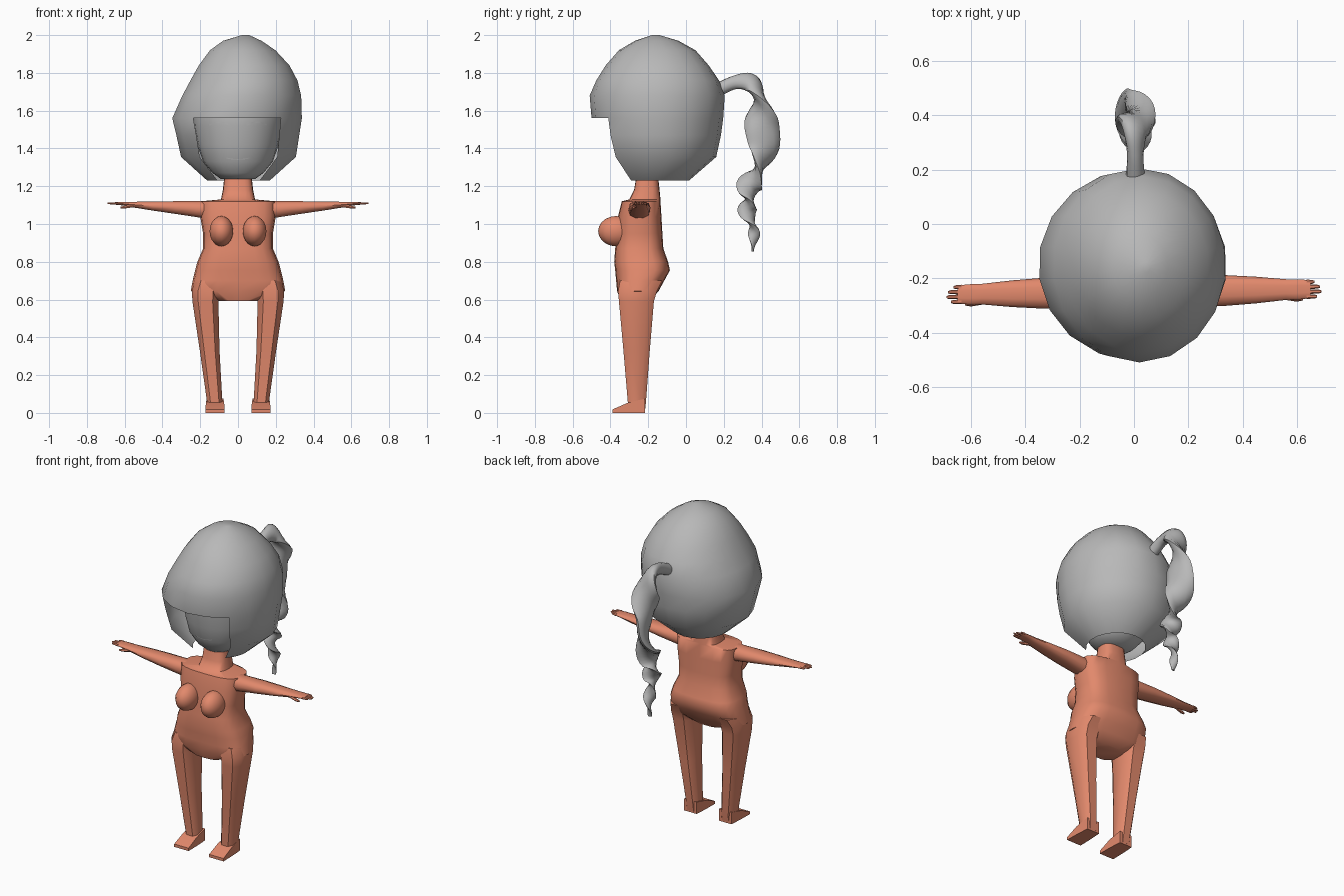
import bpy, bmesh, math
from mathutils import Vector
from mathutils.bvhtree import BVHTree

if "Cube" in bpy.data.objects:
    bpy.data.objects.remove(bpy.data.objects["Cube"])


def material(name, rgb):
    m = bpy.data.materials.new(name)
    m.diffuse_color = (*rgb, 1)
    m.use_nodes = True
    m.node_tree.nodes["Principled BSDF"].inputs["Base Color"].default_value = m.diffuse_color
    return m


GREY = material("grey", (0.48, 0.48, 0.48))
SKIN = material("terracotta", (0.76, 0.25, 0.15))


def spow(v, e):
    return math.copysign(abs(v) ** e, v)


def oval(u0, u1, v0, v1, angles, p=2.0):
    """Superellipse inside a box; angle 0 points to v0."""
    cu, cv, ru, rv = (u0 + u1) / 2, (v0 + v1) / 2, (u1 - u0) / 2, (v1 - v0) / 2
    return [(cu + ru * spow(math.sin(a), 2 / p), cv - rv * spow(math.cos(a), 2 / p))
            for a in angles]


def turns(n, phase=0.0):
    return [2 * math.pi * (i + phase) / n for i in range(n)]


def loft(name, rings, mat, caps=(True, True), smooth=40, drop=None):
    """Skin a list of closed rings; drop(ring, column) leaves a face out."""
    bm = bmesh.new()
    rows = [[bm.verts.new(p) for p in r] for r in rings]
    n = len(rows[0])
    for i in range(len(rows) - 1):
        for j in range(n):
            if drop and drop(i, j):
                continue
            k = (j + 1) % n
            bm.faces.new((rows[i][j], rows[i][k], rows[i + 1][k], rows[i + 1][j]))
    if caps[0]:
        bm.faces.new(rows[0])
    if caps[1]:
        bm.faces.new(rows[-1])
    bmesh.ops.recalc_face_normals(bm, faces=bm.faces)
    return finish(name, bm, mat, smooth)


def finish(name, bm, mat, smooth=40):
    me = bpy.data.meshes.new(name)
    bm.to_mesh(me)
    bm.free()
    me.materials.append(mat)
    ob = bpy.data.objects.new(name, me)
    bpy.context.collection.objects.link(ob)
    bpy.ops.object.select_all(action='DESELECT')
    ob.select_set(True)
    bpy.context.view_layer.objects.active = ob
    bpy.ops.object.shade_smooth_by_angle(angle=math.radians(smooth))
    return ob


def stack(rows, angles, p=2.0):
    """Horizontal rings from (z, x0, x1, y0, y1)."""
    return [[(x, y, r[0]) for x, y in oval(*r[1:], angles, p)] for r in rows]


# Torso with neck
torso = [(0.592, -0.10, 0.10, -0.345, -0.19), (0.645, -0.25, 0.25, -0.365, -0.145),
         (0.70, -0.24, 0.24, -0.37, -0.115), (0.755, -0.227, 0.227, -0.375, -0.085),
         (0.80, -0.215, 0.215, -0.38, -0.095), (0.87, -0.185, 0.185, -0.375, -0.12),
         (0.95, -0.185, 0.185, -0.365, -0.125), (1.04, -0.20, 0.20, -0.36, -0.13),
         (1.12, -0.20, 0.20, -0.34, -0.135), (1.13, -0.09, 0.09, -0.30, -0.135),
         (1.18, -0.08, 0.08, -0.275, -0.14), (1.27, -0.07, 0.07, -0.26, -0.15)]
loft("torso", stack(torso, turns(20), 3), SKIN, smooth=55)

for s, side in ((1, "right"), (-1, "left")):
    def mirror(rings):
        return [[(s * x, y, z) for x, y, z in r] for r in rings]

    # Chest form
    bm = bmesh.new()
    bmesh.ops.create_uvsphere(bm, u_segments=14, v_segments=10, radius=1)
    for v in bm.verts:
        v.co = Vector((s * 0.088 + 0.064 * v.co.x, -0.37 + 0.095 * v.co.y,
                       0.962 + 0.08 * v.co.z))
    finish(side + "_chest", bm, SKIN, 60)

    # Leg
    leg = [(0.70, 0.07, 0.235, -0.355, -0.12), (0.645, 0.095, 0.248, -0.365, -0.148),
           (0.59, 0.10, 0.245, -0.36, -0.165), (0.33, 0.095, 0.205, -0.335, -0.188),
           (0.05, 0.08, 0.165, -0.31, -0.21), (0.01, 0.078, 0.165, -0.31, -0.215)]
    loft(side + "_leg", mirror(stack(leg, turns(8, 0.5), 3)), SKIN)

    # Foot: wedge running forward
    foot = [(-0.218, 0.078, 0.165, 0.075), (-0.305, 0.073, 0.17, 0.055),
            (-0.39, 0.072, 0.172, 0.018)]
    loft(side + "_foot", mirror([[(a, y, 0), (b, y, 0), (b, y, h), (a, y, h)]
                                 for y, a, b, h in foot]), SKIN, smooth=30)

    # Arm
    def along_x(rows, n, p=2.5):
        out = []
        for x, y, half, z0, z1 in rows:
            cy = y + 0.015 * s * x
            out.append([(s * x, a, b) for a, b in
                        oval(cy - half, cy + half, z0, z1, turns(n, 0.5), p)])
        return out

    arm = [(0.16, -0.25, 0.058, 1.025, 1.124), (0.22, -0.25, 0.058, 1.035, 1.123),
           (0.33, -0.25, 0.057, 1.052, 1.122), (0.45, -0.25, 0.049, 1.07, 1.12),
           (0.56, -0.25, 0.038, 1.088, 1.118), (0.61, -0.25, 0.037, 1.098, 1.117),
           (0.65, -0.25, 0.033, 1.102, 1.116)]
    loft(side + "_arm", along_x(arm, 10), SKIN, smooth=50)

    # Fingers and thumb
    for i, tip in enumerate((0.675, 0.69, 0.685, 0.665)):
        y = -0.277 + 0.018 * i
        loft(f"{side}_finger_{i + 1}", along_x(
            [(0.635, y, 0.009, 1.102, 1.116), (tip - 0.008, y, 0.007, 1.104, 1.115),
             (tip, y, 0.004, 1.106, 1.113)], 6, 2), SKIN)
    loft(side + "_thumb", along_x(
        [(0.55, -0.275, 0.012, 1.088, 1.108), (0.60, -0.285, 0.010, 1.081, 1.098),
         (0.622, -0.286, 0.005, 1.082, 1.092)], 6, 2), SKIN)

# Head under the hair
head_rows = [(1.238, -0.09, 0.09, -0.275, -0.10), (1.27, -0.135, 0.135, -0.31, -0.06),
             (1.33, -0.185, 0.185, -0.345, 0.0), (1.42, -0.215, 0.215, -0.365, 0.06),
             (1.52, -0.235, 0.235, -0.38, 0.09), (1.62, -0.24, 0.24, -0.385, 0.09),
             (1.75, -0.19, 0.19, -0.33, 0.04), (1.84, -0.09, 0.09, -0.23, -0.06)]
head = loft("head", stack(head_rows, turns(24)), GREY, smooth=60)

# Facial relief: thin strips laid on the face
tree = BVHTree.FromPolygons([v.co for v in head.data.vertices],
                            [list(p.vertices) for p in head.data.polygons])


def face_strip(name, pts, half):
    bm = bmesh.new()
    rows = []
    for x, z in pts:
        pair = []
        for dz in (-half, half):
            hit = tree.ray_cast(Vector((x, -1, z + dz)), Vector((0, 1, 0)))[0]
            pair.append(bm.verts.new((x, hit.y - 0.004, z + dz)))
        rows.append(pair)
    for a, b in zip(rows, rows[1:]):
        bm.faces.new((a[0], b[0], b[1], a[1]))
    finish(name, bm, GREY)


for s, side in ((1, "right"), (-1, "left")):
    lid = [(s * (0.10 + 0.05 * t / 4), 1.525 + 0.014 * (1 - (t / 4) ** 2))
           for t in range(-4, 5)]
    face_strip(side + "_eyelid", lid if s > 0 else lid[::-1], 0.004)
face_strip("mouth", [(0.012 * t, 1.342 + 0.0003 * t * t) for t in range(-5, 6)], 0.002)

# Hair shell: open underneath, with a window for the face below the fringe
w = math.asin(0.667)
angles = [-w + 2 * w * i / 4 for i in range(4)]
angles += [w + (2 * math.pi - 2 * w) * i / 14 for i in range(14)]
hair = [(1.23, -0.165, 0.17, -0.335, 0.016), (1.355, -0.305, 0.31, -0.45, 0.16),
        (1.47, -0.33, 0.328, -0.485, 0.185), (1.56, -0.352, 0.342, -0.50, 0.197),
        (1.68, -0.298, 0.338, -0.51, 0.205), (1.76, -0.255, 0.318, -0.475, 0.175),
        (1.84, -0.21, 0.275, -0.425, 0.12), (1.92, -0.15, 0.20, -0.355, 0.05),
        (1.97, -0.08, 0.125, -0.27, -0.04), (2.0, 0.02, 0.06, -0.18, -0.14)]
loft("hair", stack(hair, angles), GREY, caps=(False, True), smooth=60,
     drop=lambda i, j: i < 3 and j < 4)

# Twisted ponytail: (y, z, wide radius, thin radius, twist in half turns)
tail = [(0.17, 1.71, 0.035, 0.035, 0.0), (0.26, 1.75, 0.038, 0.03, 0.1),
        (0.345, 1.745, 0.06, 0.035, 0.25), (0.39, 1.66, 0.075, 0.03, 0.55),
        (0.40, 1.53, 0.092, 0.035, 1.0), (0.415, 1.40, 0.088, 0.03, 1.15),
        (0.385, 1.29, 0.075, 0.025, 1.5), (0.335, 1.20, 0.07, 0.025, 2.0),
        (0.335, 1.13, 0.06, 0.024, 2.5), (0.325, 1.07, 0.052, 0.02, 3.0),
        (0.35, 1.0, 0.04, 0.016, 3.5), (0.36, 0.94, 0.032, 0.013, 4.0),
        (0.352, 0.855, 0.012, 0.006, 4.6)]


def spline(rows, steps):
    out = []
    for i in range(len(rows) - 1):
        q = [rows[max(0, min(len(rows) - 1, i + d))] for d in (-1, 0, 1, 2)]
        for k in range(steps):
            t = k / steps
            out.append([0.5 * (2 * b + (c - a) * t + (2 * a - 5 * b + 4 * c - d) * t * t
                               + (3 * b - a - 3 * c + d) * t ** 3)
                        for a, b, c, d in zip(*q)])
    return out + [list(rows[-1])]


path = spline(tail, 6)
rings = []
for i, (y, z, a, b, tw) in enumerate(path):
    p0, p1 = path[max(i - 1, 0)], path[min(i + 1, len(path) - 1)]
    t = Vector((0, p1[0] - p0[0], p1[1] - p0[1])).normalized()
    across = Vector((1, 0, 0))
    out = t.cross(across)
    c, s = math.cos(tw * math.pi), math.sin(tw * math.pi)
    wide, thin = out * c + across * s, across * c - out * s
    rings.append([Vector((0.005, y, z)) + wide * (a * math.cos(g)) + thin * (b * math.sin(g))
                  for g in turns(12)])
loft("ponytail", rings, GREY, smooth=50)
